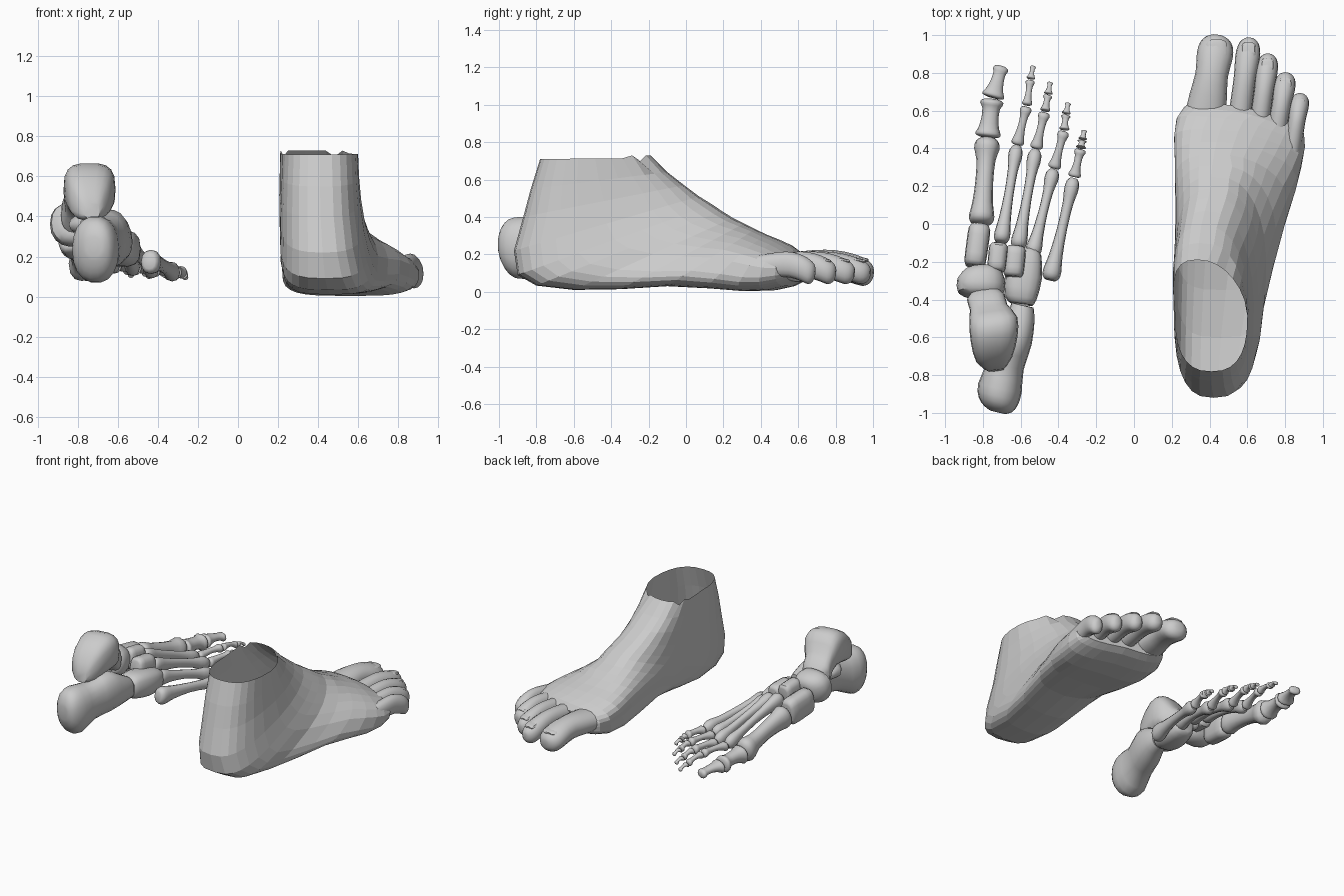
import bpy, bmesh, math
from mathutils import Vector


def spow(v, p):
    return math.copysign(abs(v) ** p, v)


def skin(name, rings, cap_start=True, cap_end=True, smooth=True):
    """Join a list of closed point rings into one mesh object."""
    bm = bmesh.new()
    rows = [[bm.verts.new(p) for p in r] for r in rings]
    n = len(rows[0])
    for a, b in zip(rows, rows[1:]):
        for i in range(n):
            j = (i + 1) % n
            bm.faces.new((a[i], a[j], b[j], b[i]))
    if cap_start:
        bm.faces.new(rows[0][::-1])
    if cap_end:
        bm.faces.new(rows[-1])
    bmesh.ops.recalc_face_normals(bm, faces=bm.faces)
    me = bpy.data.meshes.new(name)
    bm.to_mesh(me)
    bm.free()
    ob = bpy.data.objects.new(name, me)
    bpy.context.collection.objects.link(ob)
    if smooth:
        bpy.ops.object.select_all(action='DESELECT')
        ob.select_set(True)
        bpy.context.view_layer.objects.active = ob
        bpy.ops.object.shade_smooth_by_angle(angle=math.radians(38))
    return ob


def tube(name, pts, sides=14, power=0.85, steps=2):
    """Loft ellipses along stations of (x, y, z, half width, half height)."""
    P = [Vector(p) for p in pts]
    fine = []
    for i in range(len(P) - 1):
        a, b = P[i], P[i + 1]
        m0 = (b - P[max(i - 1, 0)]) / 2
        m1 = (P[min(i + 2, len(P) - 1)] - a) / 2
        for k in range(steps):
            t = k / steps
            fine.append(a * (2*t**3 - 3*t*t + 1) + m0 * (t**3 - 2*t*t + t)
                        + b * (3*t*t - 2*t**3) + m1 * (t**3 - t*t))
    fine.append(P[-1])
    axis = (Vector(pts[-1][:3]) - Vector(pts[0][:3])).normalized()
    side = axis.cross(Vector((0, 0, 1))).normalized()
    up = side.cross(axis)
    rings = []
    for f in fine:
        c = Vector(f[:3])
        ring = []
        for i in range(sides):
            a = math.tau * i / sides
            ring.append(c + side * f[3] * spow(math.cos(a), power)
                        + up * f[4] * spow(math.sin(a), power))
        rings.append(ring)
    return skin(name, rings)


LONG = [(0, .6), (.03, .92), (.1, 1), (.24, .78), (.5, .62), (.75, .7),
        (.88, .98), (.96, .92), (1, .55)]


def long_bone(name, a, b, ra, rb, tall=1.0, thick=0.0):
    """Bone with flared ends and a narrow shaft from a to b."""
    a, b = Vector(a), Vector(b)
    pts = []
    for t, s in LONG:
        c = a.lerp(b, t)
        r = (ra + (rb - ra) * t) * (s + thick * math.sin(math.pi * t))
        pts.append((c.x, c.y, c.z + .012 * math.sin(math.pi * t), r, r * tall))
    tube(name, pts, sides=12, power=0.9)


# --- Foot skin: rings swing from the level ankle opening to the upright forefoot
# back/bottom y, z, front/top y, z, x min, x max, lean, lower power, slant
BODY = [
    (-.78, .71, -.19, .715, .22, .60, .40, .78, 0),
    (-.83, .55, -.10, .64, .215, .605, .34, .75, 0),
    (-.87, .40, -.01, .57, .21, .615, .28, .75, 0),
    (-.92, .22, .07, .51, .21, .635, .22, .72, 0),
    (-.90, .09, .14, .467, .21, .66, .18, .65, 0),
    (-.80, .033, .19, .433, .215, .68, .18, .58, 0),
    (-.60, .01, .25, .395, .22, .70, .22, .55, 0),
    (-.35, .014, .31, .365, .225, .75, .28, .52, 0),
    (-.10, .03, .37, .335, .225, .81, .32, .52, 0),
    (.13, .018, .43, .305, .225, .86, .33, .52, .1),
    (.32, .003, .49, .28, .22, .89, .30, .52, .2),
    (.47, .008, .55, .25, .23, .905, .25, .55, .3),
    (.57, .03, .59, .222, .265, .90, .15, .6, .32),
    (.62, .055, .62, .185, .31, .87, .10, .6, .32),
]
rings = []
for k, (by, bz, ty, tz, x0, x1, lean, pw, slant) in enumerate(BODY):
    cx, hw = (x0 + x1) / 2, (x1 - x0) / 2
    ring = []
    for i in range(28):
        a = math.tau * i / 28
        c, s = math.cos(a), math.sin(a)
        full = .62 if c > 0 and 0 < k < 8 else .85      # fuller outer instep
        u, v = spow(c, pw if s < 0 else full), spow(s, pw if s < 0 else .85)
        x = cx + hw * (u - lean * max(v, 0) ** 1.5)
        t = (v + 1) / 2
        y = by + (ty - by) * t - slant * (x - cx) * (1 if x > cx else .35)
        z = bz + (tz - bz) * t
        if k == 0 and s > .5:                            # uneven front of the rim
            z += .015 if s > .9 or .6 < s < .7 else -.015
        if k > 4 and s < 0:                              # inner arch of the sole
            z += .06 * max(0, -u) * abs(v) * math.exp(-((y + .12) / .22) ** 2)
        ring.append((x, y, z))
    rings.append(ring)
skin("foot_skin", rings, cap_start=False, smooth=False)

# --- Skin toes: base x, y, tip x, y, half width
TOES = [(.365, .50, .445, 1.0, .094), (.55, .50, .615, .985, .064),
        (.655, .47, .715, .90, .057), (.745, .43, .81, .80, .056),
        (.835, .38, .885, .69, .050)]
for n, (x0, y0, x1, y1, w) in enumerate(TOES, 1):
    h = .078 if n == 1 else .068
    zs = (.135, .145, .145, .125, .105, .10, .10)
    prof = [(0, 1.2 if n == 1 else .95, .9), (.35, 1.06 if n == 1 else .92, 1.0),
            (.58, .92, 1.0), (.78, 1.02, 1.0), (.9, .93, .95), (.97, .64, .7), (1, .28, .35)]
    tube(f"skin_toe_{n}", [(x0 + (x1 - x0) * t, y0 + (y1 - y0) * t, z, w * a, h * b)
                           for (t, a, b), z in zip(prof, zs)], sides=16, power=.93)
    # Toenail plate lying on the tip
    L = w * 1.25
    tube(f"toenail_{n}", [(x1 - .008, y1 - .025 - L + L * t, .108 + h * (.99 - .22 * t),
                           w * .6 * r, .012 * r)
                          for t, r in ((0, .6), (.2, .95), (.6, 1), (.9, .9), (1, .6))], sides=10)

# --- Heel and ankle bones
tube("heel_bone", [(-.72, -.997, .25, .04, .05), (-.72, -.98, .248, .075, .10),
                   (-.72, -.94, .24, .105, .15), (-.71, -.87, .235, .118, .168),
                   (-.68, -.75, .26, .098, .135), (-.64, -.62, .29, .10, .145),
                   (-.60, -.50, .275, .075, .10), (-.59, -.43, .26, .06, .075)],
     sides=18, power=.9)
tube("heel_shelf", [(-.75, -.66, .36, .04, .03), (-.76, -.58, .36, .085, .05),
                    (-.77, -.48, .35, .04, .03)])
tube("ankle_bone", [(-.73, -.775, .43, .04, .04), (-.74, -.72, .48, .095, .10),
                    (-.74, -.61, .53, .125, .13), (-.745, -.51, .53, .128, .122),
                    (-.77, -.44, .46, .10, .09), (-.785, -.385, .41, .10, .092),
                    (-.79, -.34, .39, .055, .055)], sides=18, power=.65)

# --- Midfoot bones
tube("navicular", [(-.80, -.385, .375, .08, .07), (-.81, -.36, .37, .122, .105),
                   (-.81, -.29, .355, .125, .11), (-.80, -.24, .345, .09, .085),
                   (-.80, -.225, .34, .05, .05)], sides=18, power=.82)
tube("cuboid", [(-.595, -.425, .25, .06, .06), (-.60, -.39, .25, .085, .085),
                (-.585, -.28, .24, .098, .092), (-.565, -.16, .23, .075, .075),
                (-.56, -.13, .23, .05, .05)], power=.7)
for name, x0, y0, x1, y1, z0, z1, w, h in [
        ("inner_wedge_bone", -.845, -.225, -.815, -.005, .31, .275, .059, .095),
        ("middle_wedge_bone", -.73, -.25, -.715, -.105, .36, .34, .050, .075),
        ("outer_wedge_bone", -.64, -.28, -.625, -.12, .32, .30, .055, .080)]:
    tube(name, [(x0 + (x1 - x0) * t, y0 + (y1 - y0) * t, z0 + (z1 - z0) * t, w * r, h * r)
                for t, r in ((0, .7), (.1, .96), (.5, 1), (.9, .98), (1, .7))], power=.68)

# --- Toe rays: joints as x, y, z from base of the long bone to the toe tip
RAYS = [
    [(-.81, -.005, .27), (-.775, .455, .145), (-.75, .665, .13), (-.70, .84, .115)],
    [(-.705, -.10, .33), (-.62, .415, .145), (-.568, .625, .15), (-.548, .765, .125), (-.533, .84, .10)],
    [(-.615, -.13, .295), (-.52, .395, .135), (-.472, .595, .14), (-.455, .685, .115), (-.443, .755, .095)],
    [(-.54, -.17, .24), (-.425, .29, .125), (-.37, .495, .13), (-.36, .58, .11), (-.348, .645, .09)],
    [(-.445, -.30, .175), (-.318, .245, .115), (-.282, .40, .12), (-.273, .445, .105), (-.262, .50, .09)],
]
for n, joints in enumerate(RAYS, 1):
    widths = [.065, .066, .06] if n == 1 else [.043, .034, .027, .024]
    names = ["metatarsal", "near_toe_bone", "middle_toe_bone", "tip_toe_bone"]
    if n == 1:
        names.pop(2)
    for k, (a, b) in enumerate(zip(joints, joints[1:])):
        a, b = Vector(a), Vector(b)
        gap = (b - a).normalized() * .004
        last = k == len(joints) - 2
        w = widths[k] * (1.15 if n == 5 and k == 0 else 1)
        end = w * (.62 if last else .9)
        if k == 0:
            end = .066 if n == 1 else .037
        long_bone(f"{names[k]}_{n}", a + gap, b - gap, w, end,
                  1.25 if k == 0 else (.75 if last else .95), .1 if n == 1 else 0)
